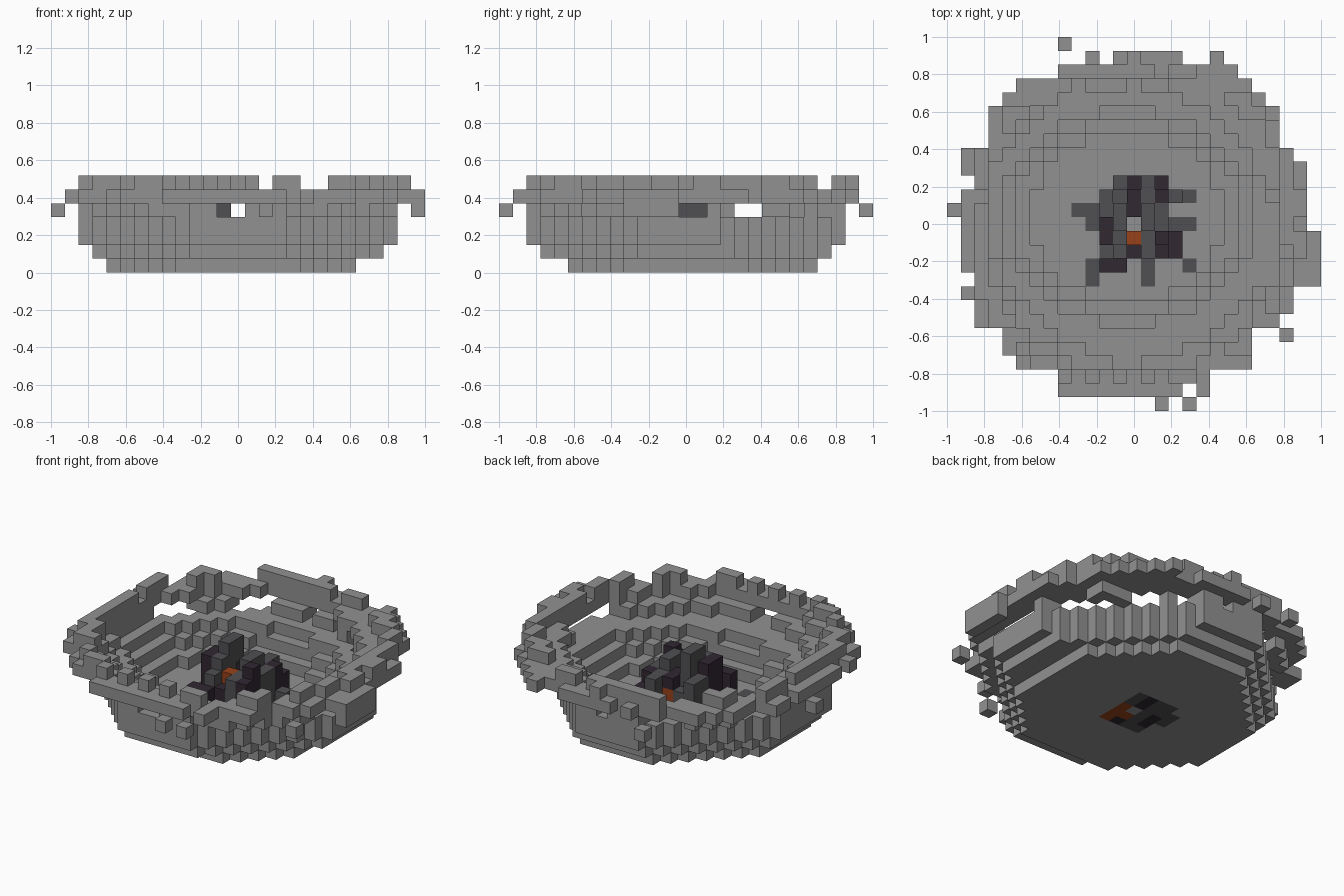
import bpy, bmesh, random
from mathutils import Vector

random.seed(11)
U = 2 / 27  # edge of one cube

if "Cube" in bpy.data.objects:
    bpy.data.objects.remove(bpy.data.objects["Cube"])


def material(name, rgb):
    m = bpy.data.materials.new(name)
    m.use_nodes = True
    m.diffuse_color = (*rgb, 1)
    m.node_tree.nodes["Principled BSDF"].inputs["Base Color"].default_value = (*rgb, 1)
    return m


STONE, ROCK, DARK, LAVA = range(4)
MATS = [material("grey stone", (.283, .283, .283)), material("charcoal rock", (.08, .078, .085)),
        material("dark burnt rock", (.031, .021, .031)), material("orange lava", (.32, .055, .01))]

parts = {}   # part name -> cubes
cubes = {}   # cube position -> colour


def put(part, i, j, k, colour=STONE):
    if (i, j, k) not in cubes:
        cubes[i, j, k] = colour
        parts.setdefault(part, []).append((i, j, k))


def ring(inner, outer):
    for i in range(-13, 14):
        for j in range(-13, 14):
            if inner <= (i * i + j * j) ** .5 <= outer:
                yield i, j


def hollow(i, j):
    """Oval distance from the middle of the crater."""
    return ((i + .5) ** 2 + ((j - .5) * 7 / 6) ** 2) ** .5


def corner(i, j):
    """The quarter where the wall stands back under the rim."""
    return i >= 3 and j >= 3


# Rock pile: letter = height, capital = burnt colour, star = lava
PILE = ["...bBdC..",
        "..dcDdDba",
        "aadfDed..",
        ".aEf.edaa",
        "..Ee*dEC.",
        "..adCdDC.",
        ".aCC.a..a",
        ".a...a..."]
for j in (-2, -1, 0):
    put("lava_core", 1, j, 0, LAVA)
put("lava_core", 0, 2, 2, LAVA)
for row, line in enumerate(PILE):
    for col, c in enumerate(line):
        i, j = col - 4, 3 - row
        if c == "*":
            for k in range(4):
                put("lava_core", i, j, k, LAVA)
        elif c != ".":
            for k in range("abcdef".index(c.lower()) + 1):
                put("rock_pile", i, j, k, DARK if c.isupper() else ROCK)

# Floor and stepped bowl
for i, j in ring(0, 9.5):
    if i < 9 and j > -9 and abs(i) + abs(j) <= 12:
        put("crater_floor", i, j, 0)
for k, inner, outer, diagonal in ((1, 7, 10.6, 13), (2, 8.1, 11.5, 14), (3, 9.1, 11.5, 14)):
    for i, j in ring(5, outer):
        if hollow(i, j) > inner and abs(i) + abs(j) <= diagonal - corner(i, j) * (k > 1):
            put("bowl_terraces", i, j, k)


# Broken course of stones under the rim
def broken(i, j):
    if i > 0 and j > 0:
        return j in (1, 5) or corner(i, j) and random.random() < .7
    if i < 0 and 4 <= j <= 6 or i > 0 and -4 <= j <= 1:
        return True
    if j > 0:
        return i in (-6, -5, -4, 0)
    return i in (-1, 0)


for i, j in ring(9.5, 11.7):
    if hollow(i, j) > 10.2 and not broken(i, j):
        put("upper_wall", i, j, 4)

# Overhanging rim and battered crest
MISSING = {(11, 6), (-11, 6), (4, 12), (-4, 12), (-2, 12), (4, -12), (9, -9), (-12, 3), (-12, -4),
           (-6, 11), (-6, -11), (6, -11), (9, -8), (10, -8), (-10, -8)}
for i, j in ring(9.8, 13):
    limit = 164 if j > 0 or i > 5 else 169
    r2 = i * i + j * j
    if r2 <= limit and max(abs(i), abs(j)) < 13 and (i, j) not in MISSING and (r2 > 116 or corner(i, j)):
        put("rim", i, j, 5)
for cell in ((7, 11), (6, 12), (-12, 5), (5, -12), (12, 4), (-11, -7)):
    put("rim", *cell, 5)
for i, j in ring(10.9, 12.3):
    if i not in (2, 5, 6) and j != 10 and min(i, j) > -12 and (i, j) not in MISSING and random.random() < .7:
        put("crest", i, j, 6)

# Loose stones and side ledge
for cell in ((-13, 1), (-5, 13), (2, -13), (4, -13), (11, -8)):
    put("loose_stones", *cell, 4)
for j in range(-4, 0):
    for k in (4, 5):
        put("side_ledge", 13, j, k)

# Cube faces: direction, then two edge directions
DIRS = [(Vector(d), Vector(a), Vector(d).cross(Vector(a)))
        for d, a in (((1, 0, 0), (0, 1, 0)), ((-1, 0, 0), (0, 1, 0)), ((0, 1, 0), (0, 0, 1)),
                     ((0, -1, 0), (0, 0, 1)), ((0, 0, 1), (1, 0, 0)), ((0, 0, -1), (1, 0, 0)))]

for name, cells in parts.items():
    bm = bmesh.new()
    for cell in cells:
        centre = Vector(cell) + Vector((0, 0, .5))
        for d, a, b in DIRS:
            if tuple(int(c + n) for c, n in zip(cell, d)) in cubes:
                continue
            quad = [bm.verts.new((centre + d / 2 + a * s / 2 + b * t / 2) * U)
                    for s, t in ((-1, -1), (1, -1), (1, 1), (-1, 1))]
            f = bm.faces.new(quad)
            f.material_index = cubes[cell]
            # The underside only shows the core of the pile
            if d.z < 0 and cell[2] == 0 and cubes[cell] != LAVA:
                core = (cell[0] + 1) ** 2 + cell[1] ** 2 <= 8
                f.material_index = cubes[cell] if core else STONE
    bmesh.ops.remove_doubles(bm, verts=bm.verts, dist=U / 100)
    mesh = bpy.data.meshes.new(name)
    bm.to_mesh(mesh)
    bm.free()
    for m in MATS:
        mesh.materials.append(m)
    bpy.context.scene.collection.objects.link(bpy.data.objects.new(name, mesh))
